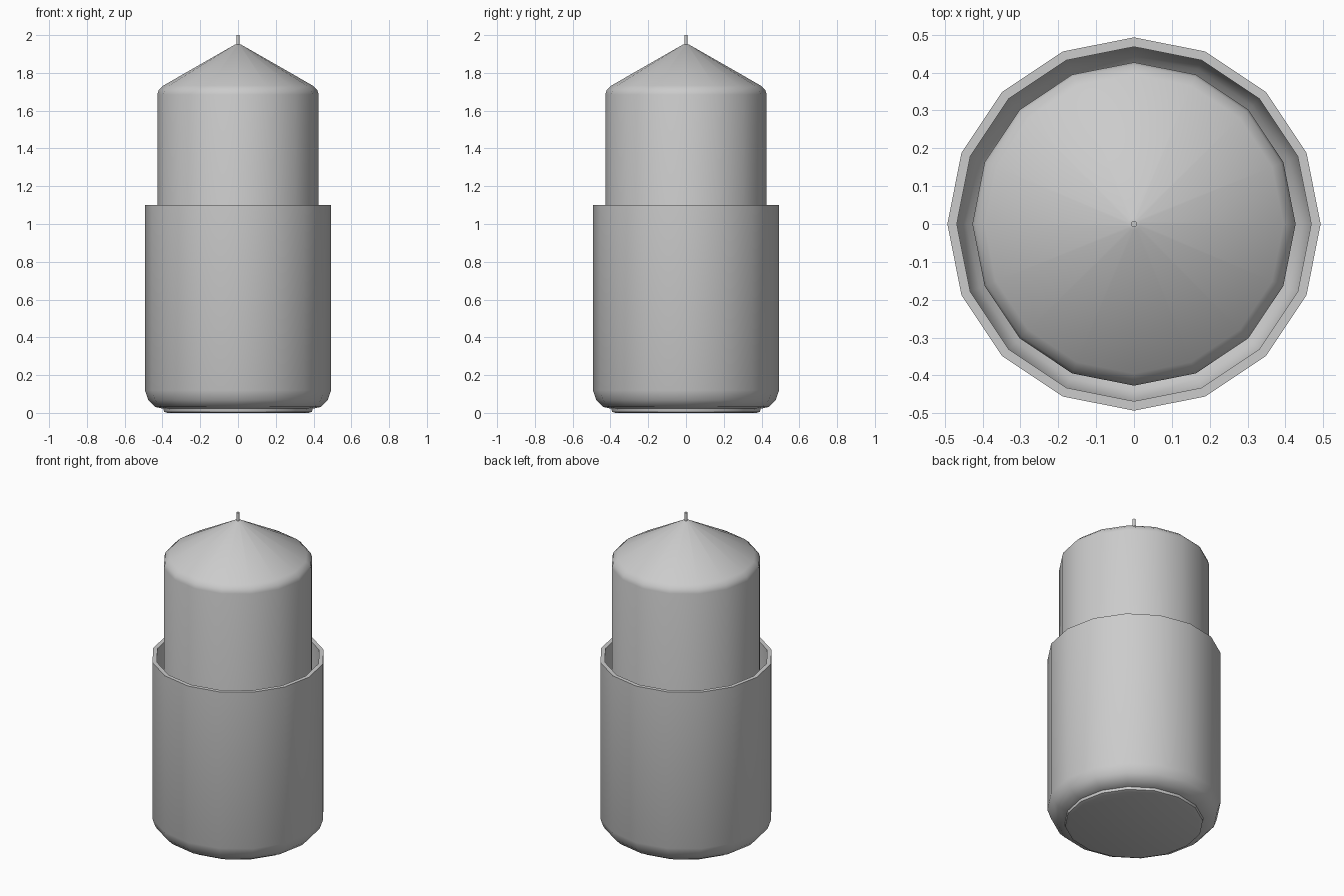
import bpy, bmesh, math

if "Cube" in bpy.data.objects:
    bpy.data.objects.remove(bpy.data.objects["Cube"])

SIDES = 16


def lathe(name, profile, sides=SIDES, angle=35):
    """Revolve (radius, z) points about z; radius 0 makes a pole."""
    bm = bmesh.new()
    rings = []
    for r, z in profile:
        if r == 0:
            rings.append([bm.verts.new((0, 0, z))] * sides)
        else:
            rings.append([bm.verts.new((r * math.cos(math.tau * i / sides),
                                        r * math.sin(math.tau * i / sides), z))
                          for i in range(sides)])
    for a, b in zip(rings, rings[1:]):
        for i in range(sides):
            j = (i + 1) % sides
            loop = list(dict.fromkeys((a[i], a[j], b[j], b[i])))
            bm.faces.new(loop)
    bmesh.ops.recalc_face_normals(bm, faces=bm.faces)
    mesh = bpy.data.meshes.new(name)
    bm.to_mesh(mesh)
    bm.free()
    obj = bpy.data.objects.new(name, mesh)
    bpy.context.collection.objects.link(obj)
    bpy.ops.object.select_all(action='DESELECT')
    obj.select_set(True)
    bpy.context.view_layer.objects.active = obj
    bpy.ops.object.shade_smooth_by_angle(angle=math.radians(angle))
    return obj


# Open cup with rounded base, small foot and thick wall
lathe("candle_cup", [
    (0, 0), (0.373, 0), (0.392, 0.006), (0.395, 0.022),
    (0.44, 0.032), (0.475, 0.068), (0.493, 0.12), (0.493, 1.10),
    (0.468, 1.10), (0.468, 0.13), (0.442, 0.08), (0.41, 0.055), (0, 0.045)])

# Candle body with softened shoulder and conical top
lathe("candle_wax", [
    (0, 0.05), (0.40, 0.05), (0.427, 0.08), (0.427, 1.685),
    (0.42, 1.71), (0.395, 1.733), (0.016, 1.95), (0, 1.95)])

# Wick
lathe("wick", [(0, 1.93), (0.008, 1.93), (0.008, 2.0), (0, 2.0)], sides=12)
